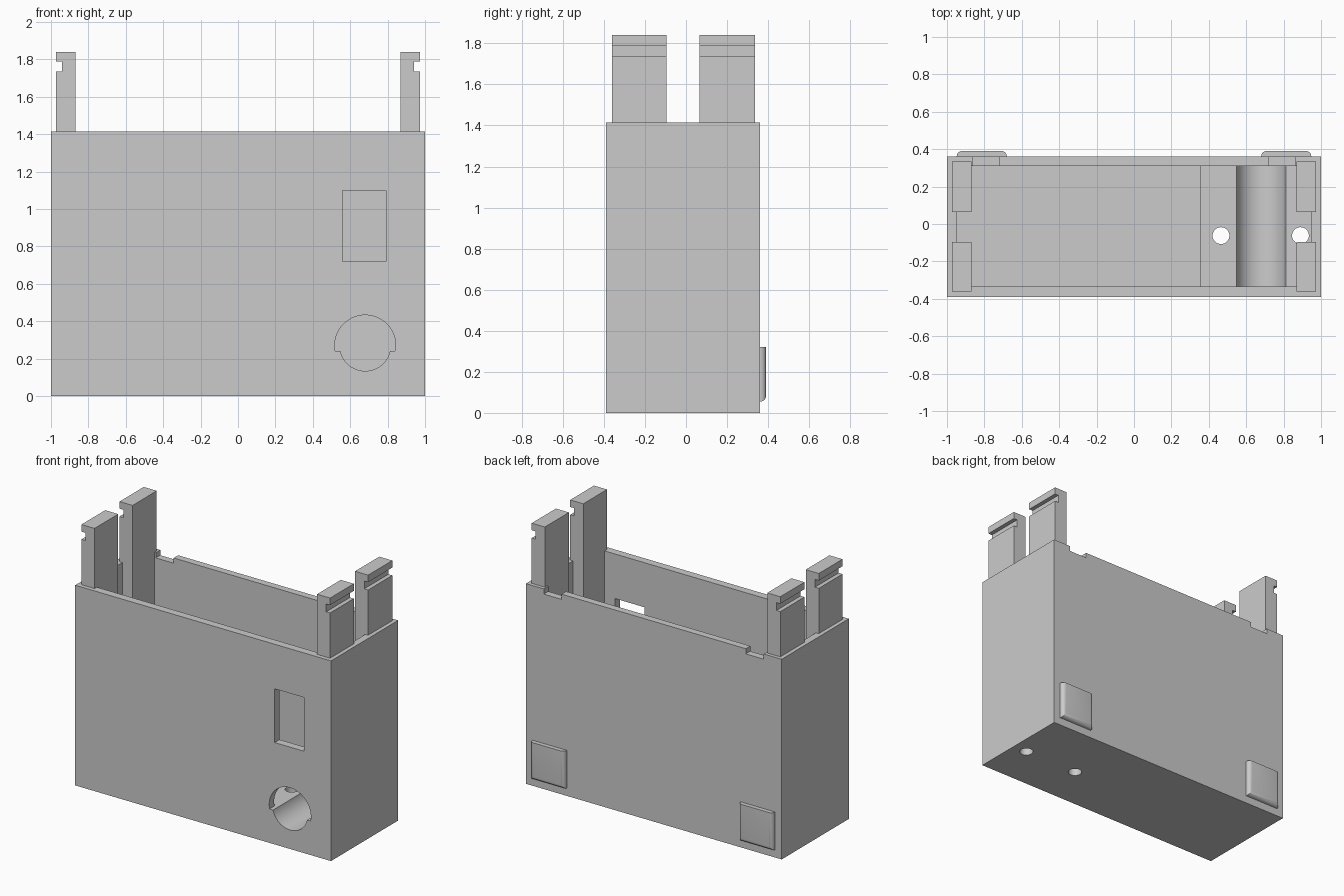
import bpy, bmesh, math

if "Cube" in bpy.data.objects:
    bpy.data.objects.remove(bpy.data.objects["Cube"])

grey = bpy.data.materials.new("plain grey")
grey.diffuse_color = (0.6, 0.6, 0.6, 1)
grey.use_nodes = True
grey.node_tree.nodes["Principled BSDF"].inputs["Base Color"].default_value = grey.diffuse_color


def finish(name, bm):
    bmesh.ops.recalc_face_normals(bm, faces=bm.faces[:])
    me = bpy.data.meshes.new(name)
    bm.to_mesh(me)
    bm.free()
    me.materials.append(grey)
    ob = bpy.data.objects.new(name, me)
    bpy.context.collection.objects.link(ob)
    return ob


def prism(name, points, y0, y1):
    """Extrude an (x, z) outline along y."""
    bm = bmesh.new()
    face = bm.faces.new([bm.verts.new((x, y0, z)) for x, z in points])
    new = bmesh.ops.extrude_face_region(bm, geom=[face])["geom"]
    bmesh.ops.translate(bm, vec=(0, y1 - y0, 0),
                        verts=[v for v in new if isinstance(v, bmesh.types.BMVert)])
    return finish(name, bm)


def box(name, x0, x1, y0, y1, z0, z1):
    return prism(name, [(x0, z0), (x1, z0), (x1, z1), (x0, z1)], y0, y1)


def arc(cx, cz, r, a0, a1, n):
    return [(cx + r * math.cos(math.radians(a0 + (a1 - a0) * i / n)),
             cz + r * math.sin(math.radians(a0 + (a1 - a0) * i / n)))
            for i in range(n + 1)]


def activate(ob):
    bpy.ops.object.select_all(action='DESELECT')
    ob.select_set(True)
    bpy.context.view_layer.objects.active = ob


def cut(target, cutter):
    mod = target.modifiers.new("cut", 'BOOLEAN')
    mod.operation, mod.solver, mod.object = 'DIFFERENCE', 'EXACT', cutter
    activate(target)
    bpy.ops.object.modifier_apply(modifier=mod.name)
    bpy.data.objects.remove(cutter)


# Open-topped case with a raised ledge at the right end
case = box("case", -1, 1, -0.39, 0.36, 0, 1.415)
cut(case, prism("cavity", [(-0.95, 0.05), (0.355, 0.05), (0.355, 0.24), (0.95, 0.24),
                           (0.95, 1.6), (-0.95, 1.6)], -0.335, 0.31))

# Window, round port in the front wall, and the trough behind it
cut(case, box("window", 0.56, 0.79, -0.5, -0.2, 0.72, 1.10))
cx, cz = 0.68, 0.27
dip = math.degrees(math.asin(0.03 / 0.163))
cut(case, prism("port", arc(cx, cz, 0.163, -dip, 180 + dip, 40), -0.5, -0.2))
cut(case, prism("trough", arc(cx, cz, 0.136, 0, 360, 64)[:-1], -0.5, 0.309))

# Screw holes through the ledge
for x in (0.465, 0.89):
    bm = bmesh.new()
    bmesh.ops.create_cone(bm, cap_ends=True, segments=32, radius1=0.045,
                          radius2=0.045, depth=0.6)
    bmesh.ops.translate(bm, vec=(x, -0.062, 0.1), verts=bm.verts[:])
    cut(case, finish("screw_hole", bm))

# Shallow notches in the back rim
for s in (-1, 1):
    xa, xb = sorted((s * 0.72, s * 0.86))
    cut(case, box("rim_notch", xa, xb, 0.25, 0.5, 1.378, 1.6))
activate(case)
bpy.ops.object.shade_smooth_by_angle(angle=math.radians(30))

# Four clip posts with a catch groove on the outer side
for side, s in (("left", -1), ("right", 1)):
    outline = [(0.87, 0.9), (0.972, 0.9), (0.972, 1.735), (0.942, 1.735),
               (0.942, 1.79), (0.972, 1.79), (0.972, 1.84), (0.87, 1.84)]
    for end, y0, y1 in (("front", -0.36, -0.095), ("back", 0.065, 0.335)):
        prism(f"{end}_{side}_clip_post", [(s * x, z) for x, z in outline], y0, y1)

    # Rounded pad low on the back wall
    xa, xb = sorted((s * 0.68, s * 0.948))
    pad = box(f"{side}_back_pad", xa, xb, 0.355, 0.39, 0.055, 0.322)
    bm = bmesh.new()
    bm.from_mesh(pad.data)
    edges = [e for e in bm.edges if all(v.co.y > 0.38 for v in e.verts)
             and not all(v.co.z > 0.3 for v in e.verts)]
    bmesh.ops.bevel(bm, geom=edges, offset=0.028, segments=5, profile=0.5,
                    affect='EDGES')
    bm.to_mesh(pad.data)
    bm.free()
    activate(pad)
    bpy.ops.object.shade_smooth_by_angle(angle=math.radians(30))
